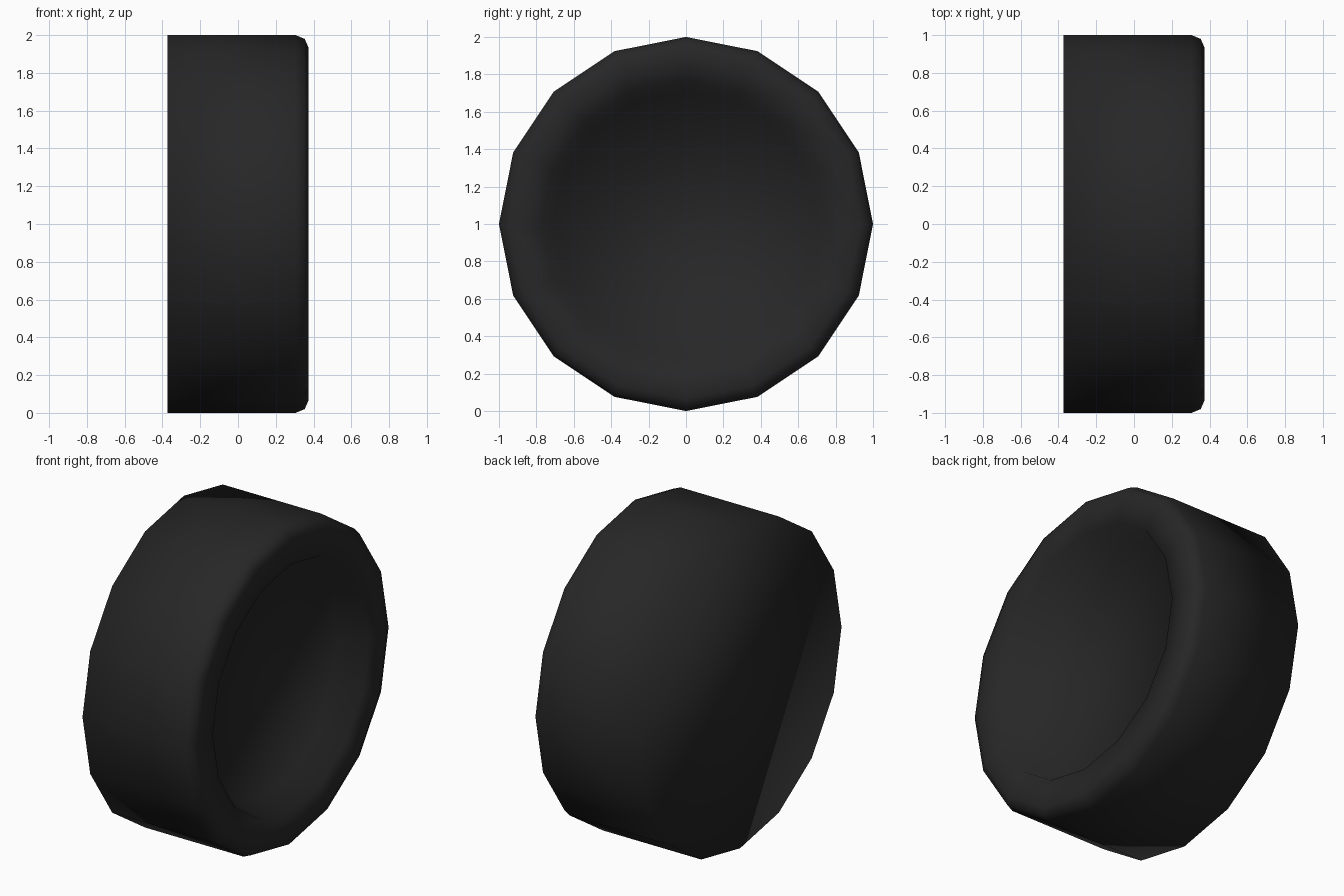
import bpy, bmesh, math

if "Cube" in bpy.data.objects:
    bpy.data.objects.remove(bpy.data.objects["Cube"])

SIDES = 16
CZ = 1.0

# near-black rubber
rubber = bpy.data.materials.new("black rubber")
rubber.diffuse_color = (0.02, 0.02, 0.02, 1.0)
rubber.use_nodes = True
rubber.node_tree.nodes["Principled BSDF"].inputs["Base Color"].default_value = rubber.diffuse_color

# wheel profile as (x, radius): flat back, rounded outer shoulder, recessed face
profile = [(-0.373, 1.0), (0.305, 1.0), (0.353, 0.98), (0.373, 0.935),
           (0.365, 0.77), (0.20, 0.71)]

bm = bmesh.new()
rings = []
for x, r in profile:
    rings.append([bm.verts.new((x, r * math.cos(2 * math.pi * i / SIDES),
                                CZ + r * math.sin(2 * math.pi * i / SIDES)))
                  for i in range(SIDES)])

# tread, shoulder and recess walls
for a, b in zip(rings, rings[1:]):
    for i in range(SIDES):
        j = (i + 1) % SIDES
        bm.faces.new((a[i], a[j], b[j], b[i]))

# flat back and recess floor
bm.faces.new(rings[0])
bm.faces.new(rings[-1])
bmesh.ops.recalc_face_normals(bm, faces=bm.faces[:])
for f in bm.faces:
    f.smooth = True

mesh = bpy.data.meshes.new("wheel")
bm.to_mesh(mesh)
bm.free()
mesh.materials.append(rubber)
wheel = bpy.data.objects.new("wheel", mesh)
bpy.context.collection.objects.link(wheel)
